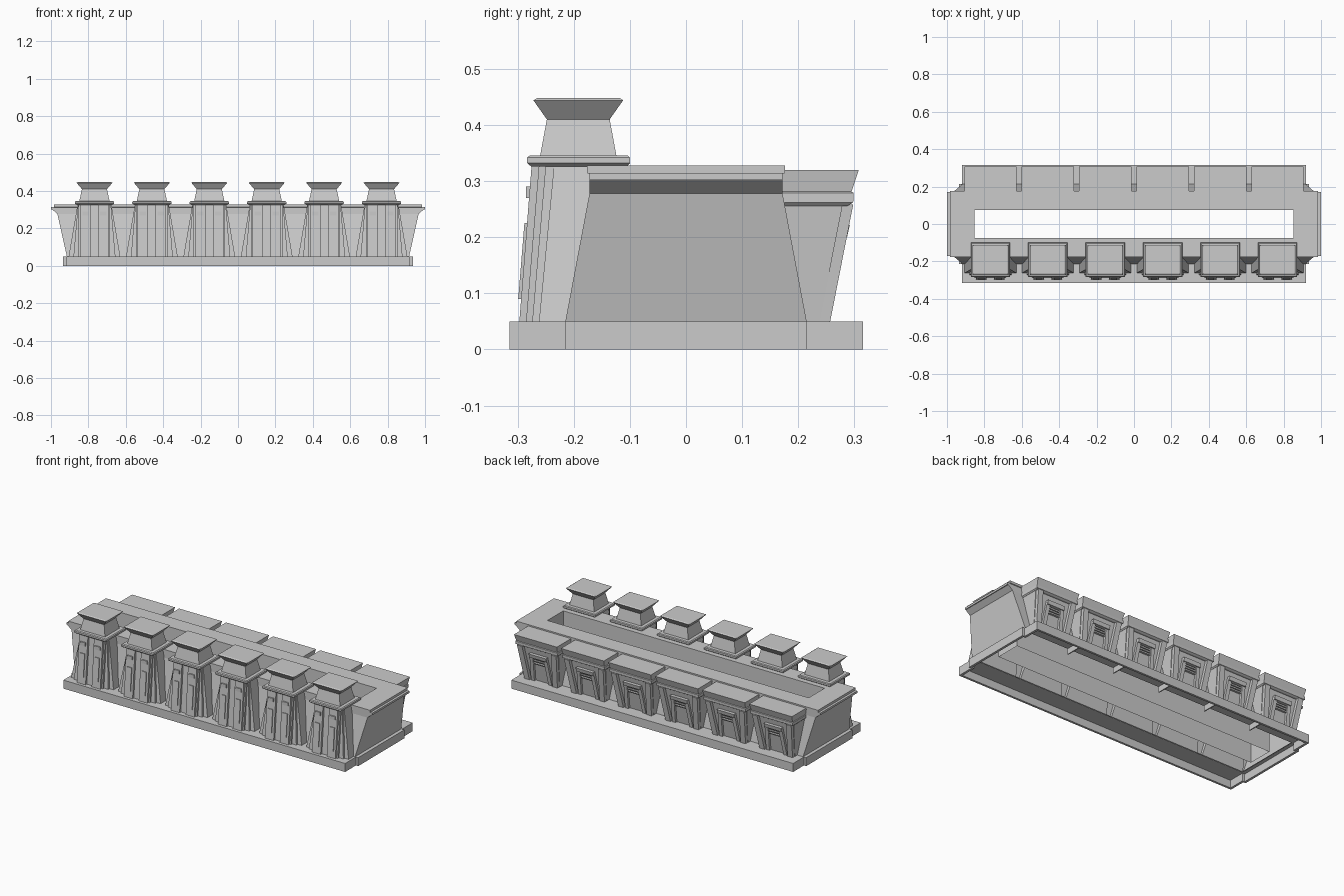
import bpy
import bmesh

cube = bpy.data.objects.get("Cube")
if cube:
    bpy.data.objects.remove(cube, do_unlink=True)

stone = bpy.data.materials.new("pale_stone")
stone.use_nodes = True
COLOUR = (0.6, 0.6, 0.6, 1)
stone.diffuse_color = COLOUR
stone.node_tree.nodes["Principled BSDF"].inputs["Base Color"].default_value = COLOUR


def loft(bm, rings, bottom=True, top=True):
    """Join rectangular sections (x0, x1, y0, y1, z) into one solid."""
    loops = [[bm.verts.new(p) for p in ((a, c, z), (b, c, z), (b, d, z), (a, d, z))]
             for a, b, c, d, z in rings]
    bridge(bm, loops)
    if bottom:
        bm.faces.new(loops[0][::-1])
    if top:
        bm.faces.new(loops[-1])
    return loops


def bridge(bm, loops):
    for lo, hi in zip(loops, loops[1:]):
        n = len(lo)
        for i in range(n):
            j = (i + 1) % n
            bm.faces.new((lo[i], lo[j], hi[j], hi[i]))


def centred(cx, rows):
    """Sections (half width, y0, y1, z) placed about cx."""
    return [(cx - h, cx + h, c, d, z) for h, c, d, z in rows]


def slab(bm, cx, bottom, top):
    loft(bm, centred(cx, (bottom, top)))


def finish(name, bm):
    mesh = bpy.data.meshes.new(name)
    bm.to_mesh(mesh)
    bm.free()
    mesh.materials.append(stone)
    obj = bpy.data.objects.new(name, mesh)
    bpy.context.collection.objects.link(obj)
    return obj


# Hollow plinth: stepped outline, top ledge and open underside
bm = bmesh.new()
quarter = [(0.935, 0.215), (0.92, 0.215), (0.92, 0.315)]
outline = (quarter + [(-x, y) for x, y in quarter[::-1]]
           + [(-x, -y) for x, y in quarter] + [(x, -y) for x, y in quarter[::-1]])
inner = [(max(-0.9, min(0.9, x)), max(-0.2, min(0.2, y))) for x, y in outline]
rim = [(x * 0.985, y * 0.96) for x, y in outline]
loops = [[bm.verts.new((x, y, z)) for x, y in pts]
         for pts, z in ((inner, 0.045), (rim, 0.045), (rim, 0), (outline, 0),
                        (outline, 0.05), (inner, 0.05))]
bridge(bm, loops)
bmesh.ops.remove_doubles(bm, verts=bm.verts, dist=0.0001)
finish("plinth", bm)

# Trough: leaning walls, cornice, deck, and an open well through the middle
bm = bmesh.new()
profile = [(0.915, 0.215, 0.05), (0.966, 0.172, 0.278), (0.992, 0.172, 0.30),
           (0.999, 0.172, 0.31), (0.985, 0.172, 0.312), (0.985, 0.176, 0.314),
           (0.985, 0.176, 0.328), (0.853, 0.074, 0.328), (0.853, 0.074, 0.03)]
loft(bm, [(-x, x, -y, y, z) for x, y, z in profile], bottom=False, top=False)
finish("trough", bm)

# Rounded-off bands along both end cornices
for side, label in ((1, "left"), (-1, "right")):
    bm = bmesh.new()
    xs = sorted((side * 0.975, side * 0.999))
    loft(bm, [(*xs, -0.172, 0.172, z) for z in (0.302, 0.314)])
    finish(label + "_end_band", bm)

SPACING = 0.307
for k in range(6):
    cx = (k - 2.5) * SPACING
    n = str(k + 1)

    # Front pier: stepped buttresses leaning back
    bm = bmesh.new()
    slab(bm, cx, (0.138, -0.262, -0.2, 0.05), (0.09, -0.235, -0.12, 0.33))
    slab(bm, cx, (0.112, -0.274, -0.2, 0.05), (0.088, -0.25, -0.12, 0.33))
    slab(bm, cx, (0.084, -0.285, -0.2, 0.05), (0.084, -0.262, -0.12, 0.33))
    finish("front_pier_" + n, bm)

    # Paired pilasters with a raised strip and a knob at the top
    bm = bmesh.new()
    for s in (-1, 1):
        x = cx + s * 0.048
        slab(bm, x, (0.028, -0.297, -0.27, 0.05), (0.028, -0.275, -0.25, 0.33))
        slab(bm, x, (0.015, -0.299, -0.28, 0.09), (0.015, -0.288, -0.27, 0.225))
        slab(bm, x, (0.017, -0.285, -0.26, 0.27), (0.017, -0.285, -0.26, 0.29))
    finish("front_pilasters_" + n, bm)

    # Ledge, tapered neck and flared cap
    bm = bmesh.new()
    loft(bm, centred(cx, [(0.096, -0.276, -0.106, 0.326), (0.105, -0.283, -0.10, 0.332),
                          (0.105, -0.283, -0.10, 0.342), (0.10, -0.278, -0.104, 0.346)]))
    finish("pier_ledge_" + n, bm)
    bm = bmesh.new()
    loft(bm, centred(cx, [(0.081, -0.26, -0.124, 0.345), (0.067, -0.248, -0.136, 0.41),
                          (0.096, -0.272, -0.112, 0.444), (0.09, -0.265, -0.118, 0.448)]))
    finish("pier_cap_" + n, bm)

    # Back block: flares outward and upward
    bm = bmesh.new()
    slab(bm, cx, (0.11, 0.2, 0.238, 0.05), (0.132, 0.16, 0.28, 0.262))
    finish("back_block_" + n, bm)
    bm = bmesh.new()
    loft(bm, centred(cx, [(0.132, 0.17, 0.288, 0.256), (0.138, 0.17, 0.298, 0.262),
                          (0.138, 0.17, 0.299, 0.279), (0.134, 0.17, 0.295, 0.281),
                          (0.14, 0.17, 0.308, 0.32)]))
    finish("back_cornice_" + n, bm)

    # Doorway: outer jambs, inner jambs, lintels and slats
    bm = bmesh.new()
    for s in (-1, 1):
        def jamb(a, b, y0, y1, z1, lean):
            rings = [(*sorted((cx + s * a, cx + s * b)), 0.22, y0, 0.05),
                     (*sorted((cx + s * (a - lean), cx + s * (b - lean))), 0.25, y1, z1)]
            loft(bm, rings)
        jamb(0.075, 0.108, 0.257, 0.298, 0.258, -0.02)
        jamb(0.046, 0.068, 0.252, 0.284, 0.215, 0.012)
    slab(bm, cx, (0.056, 0.25, 0.287, 0.2), (0.056, 0.25, 0.292, 0.222))
    for z in (0.16, 0.174, 0.188):
        slab(bm, cx, (0.036, 0.24, 0.272, z), (0.036, 0.24, 0.275, z + 0.007))
    finish("back_doorway_" + n, bm)

# Stiffening ribs under the rear ledge
for k in range(5):
    bm = bmesh.new()
    slab(bm, (k - 2) * SPACING, (0.003, 0.2, 0.305, 0.012), (0.003, 0.2, 0.305, 0.046))
    finish("rear_rib_" + str(k + 1), bm)
